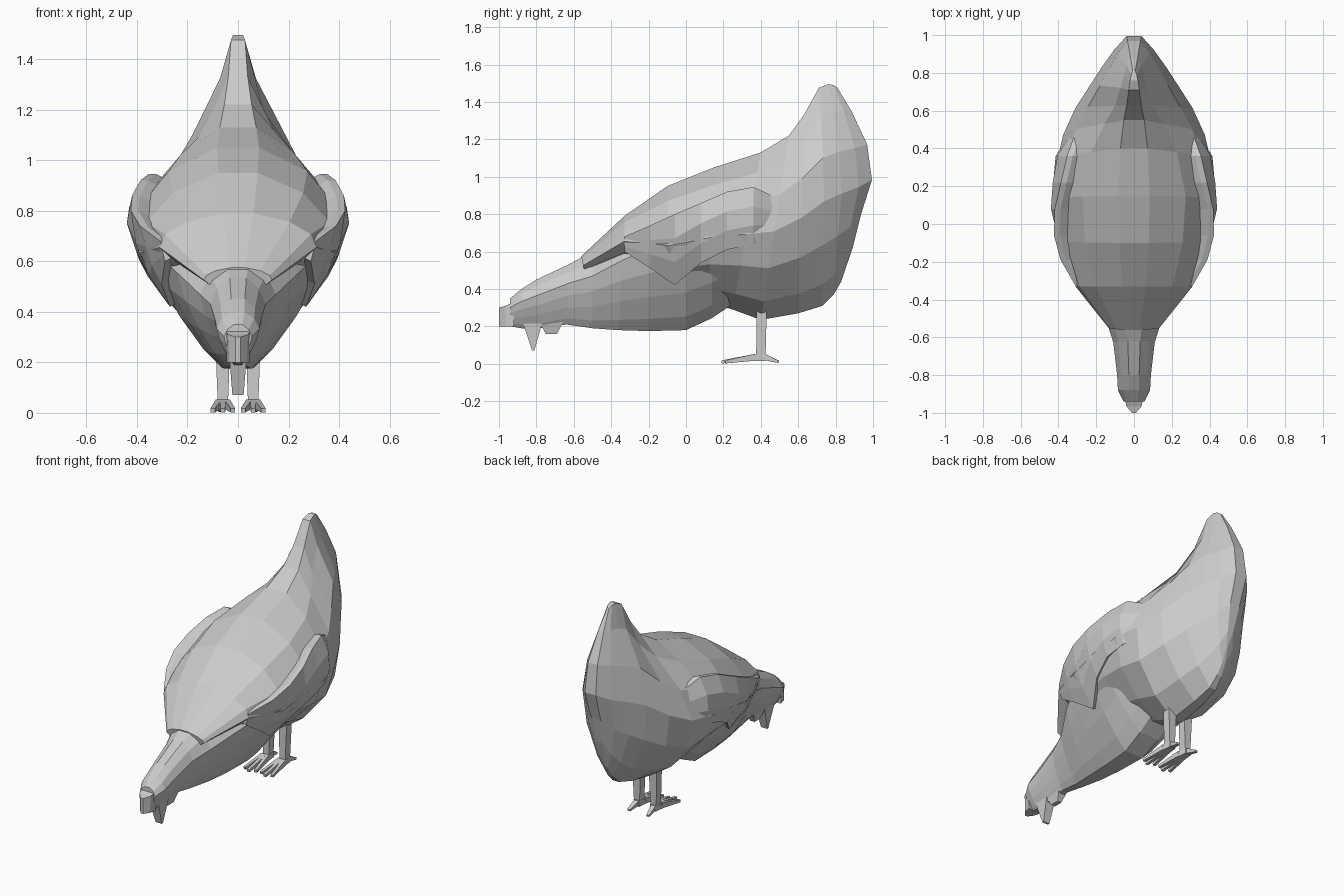
import bpy, bmesh
from mathutils import Vector

if "Cube" in bpy.data.objects:
    bpy.data.objects.remove(bpy.data.objects["Cube"])

HEIGHTS = [0, .1, .28, .48, .68, .87, 1]
ROUND = [.1, .46, .82, 1, .93, .66, .2]
TAIL = [.1, .5, .9, 1, .78, .31, .12]
BREAST = [.18, .38, .64, .87, 1, .75, .3]
BULGE = [0, .22, .52, .93, .84, .4, 0]


def finish(name, bm):
    bmesh.ops.remove_doubles(bm, verts=bm.verts, dist=.0005)
    bmesh.ops.recalc_face_normals(bm, faces=bm.faces)
    me = bpy.data.meshes.new(name)
    bm.to_mesh(me)
    bm.free()
    ob = bpy.data.objects.new(name, me)
    bpy.context.collection.objects.link(ob)
    return ob


def loft(name, rings):
    """Skin closed rings of points and cap both ends with quad strips."""
    bm = bmesh.new()
    vs = [[bm.verts.new(p) for p in r] for r in rings]
    n = len(vs[0])
    for a, b in zip(vs, vs[1:]):
        for i in range(n):
            j = (i + 1) % n
            bm.faces.new((a[i], a[j], b[j], b[i]))
    for r in (vs[0], vs[-1]):
        for i in range(n // 2 - 1):
            bm.faces.new((r[i], r[i + 1], r[n - 2 - i], r[n - 1 - i]))
    return finish(name, bm)


def section(yb, zb, yt, zt, w, k=0, bulge=0, base=ROUND):
    """Tilted bird cross-section, blending base (k=0) into tail (k=1)."""
    side = []
    for t, r, f, b in zip(HEIGHTS, base, TAIL, BULGE):
        x = w * (r + (f - r) * k)
        side.append((x, yb + (yt - yb) * t + bulge * b, zb + (zt - zb) * t))
    return side + [(-x, y, z) for x, y, z in reversed(side)]


def bar(name, a, b, ra, rb):
    """Four-sided tapered bar; ra and rb are half sizes across its axis."""
    a, b = Vector(a), Vector(b)
    d = (b - a).normalized()
    u = Vector((1, 0, 0))
    u = (u - d * u.dot(d)).normalized()
    v = d.cross(u)
    corners = [(-1, -1), (1, -1), (1, 1), (-1, 1)]
    return loft(name, [[c + u * s * r[0] + v * t * r[1] for s, t in corners]
                       for c, r in ((a, ra), (b, rb))])


def flank(z):
    """Widest half width of the bird at height z."""
    pts = [(.4, .26), (.5, .335), (.6, .39), (.75, .44), (.85, .425), (.95, .37)]
    for (z0, x0), (z1, x1) in zip(pts, pts[1:]):
        if z <= z1:
            break
    return x0 + (x1 - x0) * (z - z0) / (z1 - z0)


# Back, rump and upright tail
loft("body", [section(*s) for s in [
    (-.54, .48, -.56, .575, .135),
    (-.33, .53, -.33, .79, .31),
    (-.08, .34, -.1, .95, .39),
    (.12, .33, .15, 1.05, .415),
    (.25, .29, .40, 1.13, .41, .3),
    (.40, .235, .55, 1.22, .375, .7),
    (.60, .27, .63, 1.33, .31, .95),
    (.73, .31, .71, 1.475, .23, 1, .02),
    (.79, .37, .76, 1.495, .17, 1, .06),
    (.83, .44, .79, 1.49, .105, .8, .12),
    (.86, .53, .81, 1.475, .04, .5, .17),
]])

# Lowered neck and breast, tucked under the back
loft("neck_and_breast", [section(*s, base=BREAST) for s in [
    (-.94, .20, -.94, .35, .055),
    (-.88, .19, -.88, .40, .085),
    (-.78, .19, -.80, .45, .09),
    (-.64, .21, -.62, .535, .11),
    (-.50, .19, -.50, .60, .15),
    (-.36, .18, -.33, .73, .24),
    (-.20, .175, -.20, .82, .30),
    (0, .18, 0, .90, .36),
    (.14, .245, .14, .92, .39),
    (.25, .32, .3, .92, .38),
]])

# Small comb at the front of the lowered head
loft("comb", [
    [(-.045, -.92, .20), (.045, -.92, .20), (.05, -.92, .33), (-.05, -.92, .33)],
    [(-.035, -.965, .20), (.035, -.965, .20), (.04, -.965, .31), (-.04, -.965, .31)],
    [(-.01, -1, .20), (.01, -1, .20), (.01, -1, .30), (-.01, -1, .30)],
])

# Beak pointing to the ground, and wattle behind it
bar("beak", (0, -.82, .23), (0, -.817, .07), (.035, .055), (.022, .006))
bar("wattle", (0, -.72, .24), (0, -.72, .16), (.035, .07), (.015, .03))

# Folded wings hugging the flanks, sinking into the body at both ends
stations = [(-.33, .68, .60, .74), (-.19, .74, .51, .89), (-.06, .80, .42, .98),
            (.08, .86, .54, 1), (.22, .92, .61, 1), (.36, .945, .64, .95),
            (.46, .90, .66, .80)]
for s in (-1, 1):
    rings = []
    for y, zt, zb, k in stations:
        outer = [(k * flank(z), z) for z in
                 (zb + (zt - zb) * t for t in (0, .33, .66, 1))]
        inner = [(outer[3][0] - .03, zt), (outer[3][0] - .13, zt - .05),
                 (outer[0][0] - .11, zb + .07), (outer[0][0] - .04, zb + .02)]
        rings.append([(s * x, y, z) for x, z in outer + inner])
    loft("wing", rings)

# Legs with three front toes and one back toe
for s in (-1, 1):
    x = s * .06
    bar("leg", (x, .405, .30), (x, .40, .03), (.03, .027), (.02, .025))
    bar("foot", (x, .43, .035), (x, .34, .03), (.02, .02), (.03, .015))
    for dx, y in ((-.04, .21), (0, .19), (.04, .21)):
        bar("toe", (x + dx * .4, .37, .035), (x + dx, y, .01), (.012, .018), (.009, .008))
    bar("back_toe", (x, .41, .04), (x + s * .01, .495, .01), (.017, .018), (.01, .006))
